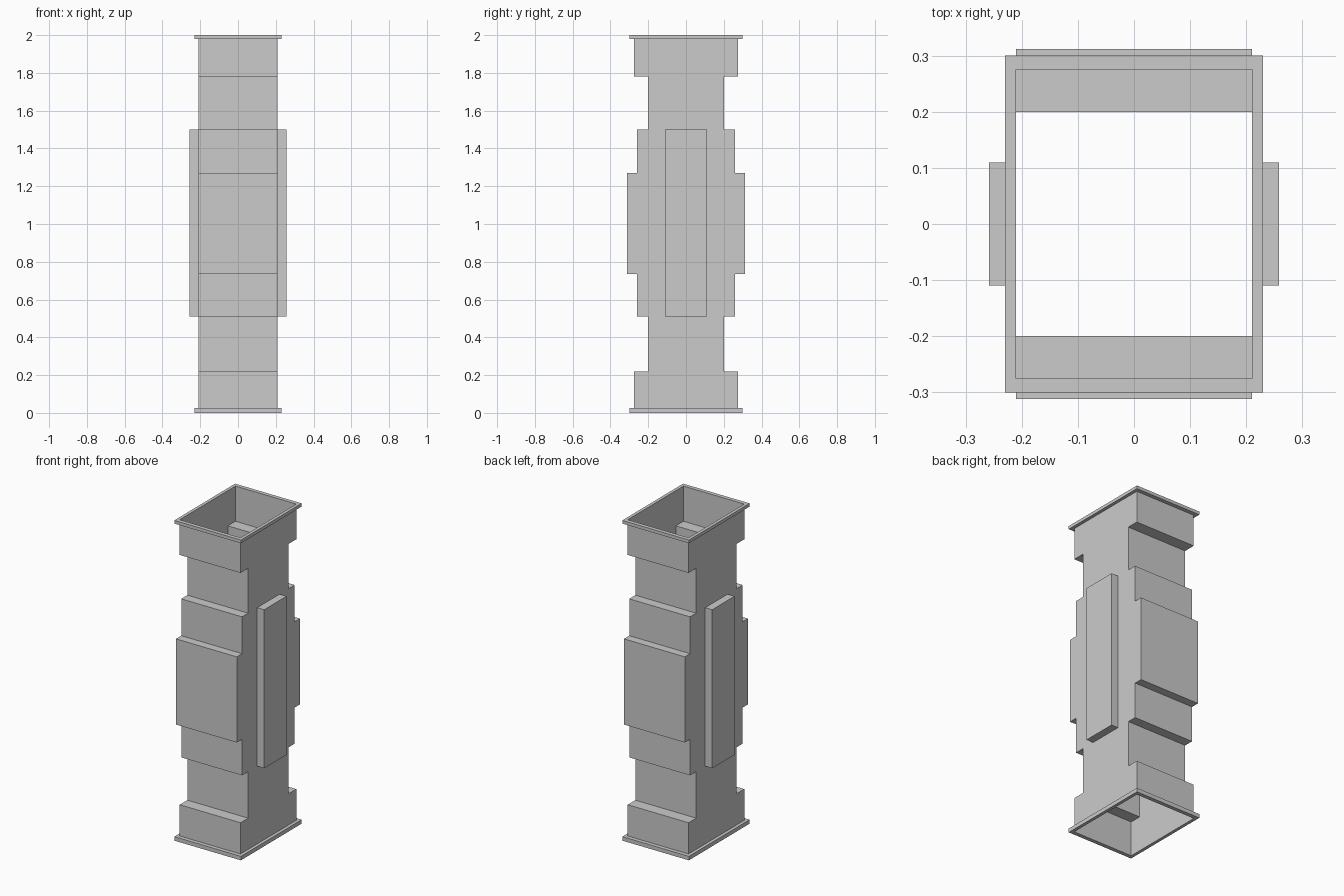
import bpy, bmesh

if "Cube" in bpy.data.objects:
    bpy.data.objects.remove(bpy.data.objects["Cube"])

W = 0.21                      # half width of the duct in x
# stepped front/back profile: (z bottom, z top, half depth in y)
BANDS = [(0.0, 0.22, 0.275), (0.22, 0.51, 0.20), (0.51, 0.735, 0.26),
         (0.735, 1.27, 0.312), (1.27, 1.50, 0.26), (1.50, 1.78, 0.20),
         (1.78, 2.0, 0.275)]
PLATE_Y, PLATE_X, PLATE_Z0, PLATE_Z1 = 0.11, 0.258, 0.51, 1.50


def finish(bm, name):
    bmesh.ops.remove_doubles(bm, verts=bm.verts, dist=1e-5)
    bmesh.ops.recalc_face_normals(bm, faces=bm.faces)
    me = bpy.data.meshes.new(name)
    bm.to_mesh(me)
    bm.free()
    ob = bpy.data.objects.new(name, me)
    bpy.context.collection.objects.link(ob)
    return ob


def quad(bm, *pts):
    bm.faces.new([bm.verts.new(p) for p in pts])


def wall_x(bm, x, y0, y1, z0, z1):
    quad(bm, (x, y0, z0), (x, y1, z0), (x, y1, z1), (x, y0, z1))


# Open thin-walled shaft with stepped front and back and raised hollow side panels
bm = bmesh.new()
for s in (-1, 1):
    for i, (z0, z1, d) in enumerate(BANDS):
        # front / back wall
        quad(bm, (-W, s*d, z0), (W, s*d, z0), (W, s*d, z1), (-W, s*d, z1))
        # ledge to the next band
        if i + 1 < len(BANDS):
            n = BANDS[i + 1][2]
            quad(bm, (-W, s*d, z1), (W, s*d, z1), (W, s*n, z1), (-W, s*n, z1))
        # side wall, split around the raised panel
        if PLATE_Z0 <= z0 < PLATE_Z1:
            wall_x(bm, s*W, -d, -PLATE_Y, z0, z1)
            wall_x(bm, s*W, PLATE_Y, d, z0, z1)
        else:
            wall_x(bm, s*W, -d, d, z0, z1)
    # raised side panel
    a, b = s*W, s*PLATE_X
    wall_x(bm, b, -PLATE_Y, PLATE_Y, PLATE_Z0, PLATE_Z1)
    for y in (-PLATE_Y, PLATE_Y):
        quad(bm, (a, y, PLATE_Z0), (b, y, PLATE_Z0), (b, y, PLATE_Z1), (a, y, PLATE_Z1))
    for z in (PLATE_Z0, PLATE_Z1):
        quad(bm, (a, -PLATE_Y, z), (b, -PLATE_Y, z), (b, PLATE_Y, z), (a, PLATE_Y, z))
finish(bm, "shaft")


# Rim flanges at both ends, a rectangular section swept round the opening
def flange(name, z0, z1):
    bm = bmesh.new()
    section = [(W, 0.275, z0), (0.23, 0.30, z0), (0.23, 0.30, z1), (W, 0.275, z1)]
    corners = [(1, 1), (-1, 1), (-1, -1), (1, -1)]
    for i in range(4):
        (ax, ay), (bx, by) = corners[i], corners[(i + 1) % 4]
        for j in range(3):
            (x0, y0, h0), (x1, y1, h1) = section[j], section[j + 1]
            quad(bm, (ax*x0, ay*y0, h0), (bx*x0, by*y0, h0),
                 (bx*x1, by*y1, h1), (ax*x1, ay*y1, h1))
    finish(bm, name)


flange("bottom_flange", 0.0, 0.025)
flange("top_flange", 1.98, 2.0)
